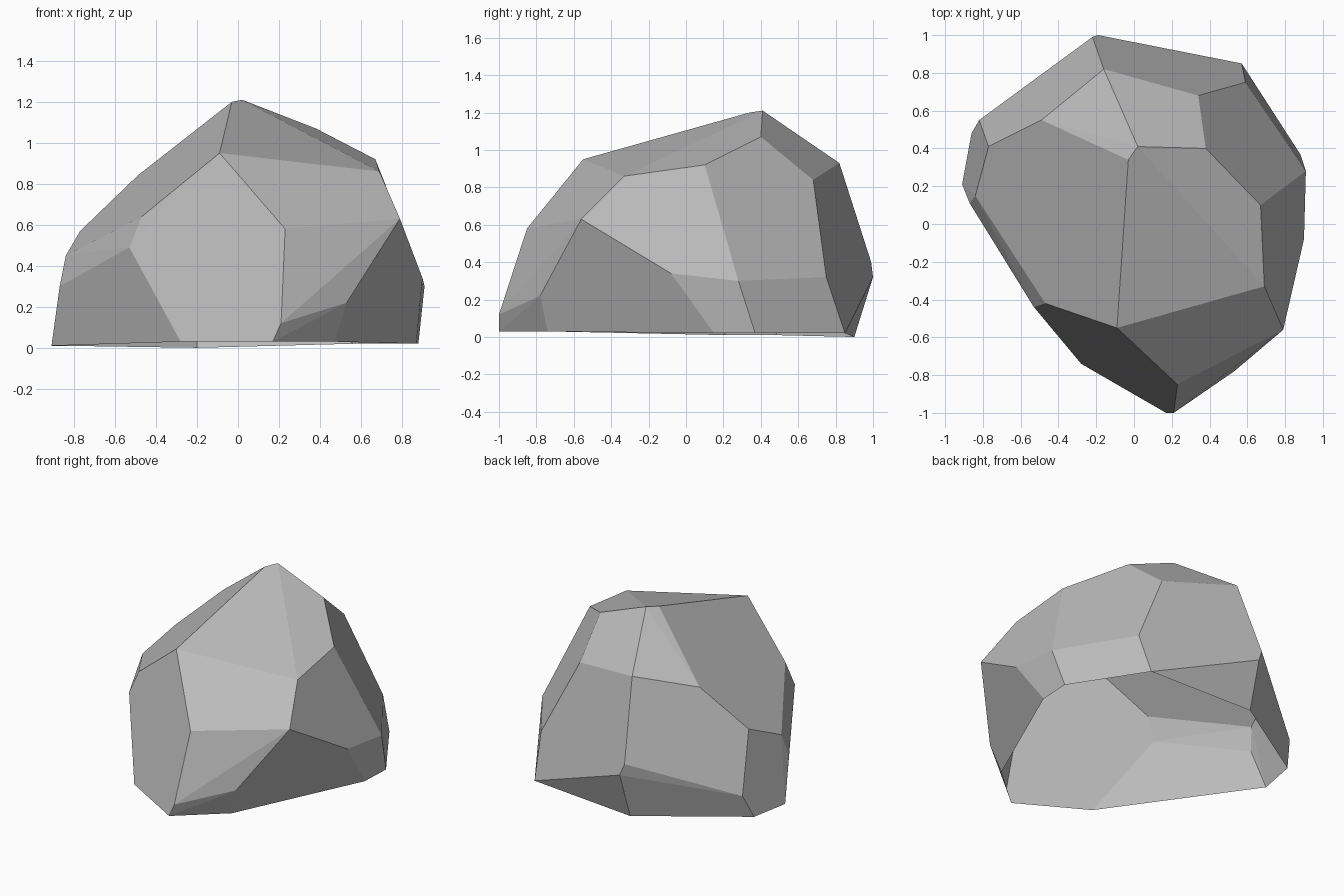
import bpy
import bmesh
from math import radians

# Remove the default object
default_cube = bpy.data.objects.get("Cube")
if default_cube:
    bpy.data.objects.remove(default_cube, do_unlink=True)


def make_material(name, colour):
    material = bpy.data.materials.new(name)
    material.use_nodes = True
    material.diffuse_color = colour
    shader = material.node_tree.nodes["Principled BSDF"]
    shader.inputs["Base Color"].default_value = colour
    shader.inputs["Roughness"].default_value = 0.9
    return material


# Corners of the boulder, in bands from the ground upward
FOOT = [
    (.17, -1, .03), (.47, -.74, .03), (.87, .15, .02), (.88, .37, .02),
    (.57, .85, .02), (-.2, .9, 0), (-.86, .48, .01), (-.91, .21, .01),
    (-.28, -.74, .03),
]
WAIST = [
    (.21, -1, .12), (.53, -.78, .22), (.9, -.08, .34), (.91, .28, .3),
    (.59, .75, .32), (-.19, 1, .32), (-.22, .99, .4), (-.82, .55, .17),
    (-.87, .11, .3), (-.84, .15, .45), (-.53, -.44, .49),
]
SHOULDER = [
    (.23, -.85, .58), (.79, -.56, .63), (-.47, -.42, .64),
    (-.77, .41, .57), (-.49, .55, .84), (.34, .68, .84),
    (.69, -.33, .86), (.67, .1, .92), (-.16, .82, .93),
]
CROWN = [(-.09, -.55, .95), (.38, .4, 1.07), (-.03, .34, 1.2), (.02, .41, 1.21)]


def build_chiselled_stone(name, corners, material):
    """Wrap flat facets around the corners and leave the underside open."""
    bm = bmesh.new()
    for corner in corners:
        bm.verts.new(corner)
    bmesh.ops.convex_hull(bm, input=bm.verts[:])
    bmesh.ops.recalc_face_normals(bm, faces=bm.faces[:])

    # Open underside
    bm.normal_update()
    underside = [face for face in bm.faces if face.normal.z < -0.8]
    bmesh.ops.delete(bm, geom=underside, context="FACES")

    # Merge hull triangles into broad facets
    bmesh.ops.dissolve_limit(
        bm, angle_limit=radians(4), verts=bm.verts[:], edges=bm.edges[:]
    )
    for face in bm.faces:
        face.smooth = False

    mesh = bpy.data.meshes.new(name)
    bm.to_mesh(mesh)
    bm.free()
    mesh.materials.append(material)
    stone = bpy.data.objects.new(name, mesh)
    bpy.context.collection.objects.link(stone)
    return stone


stone_grey = make_material("stone grey", (0.5, 0.5, 0.5, 1))
build_chiselled_stone("boulder", FOOT + WAIST + SHOULDER + CROWN, stone_grey)
